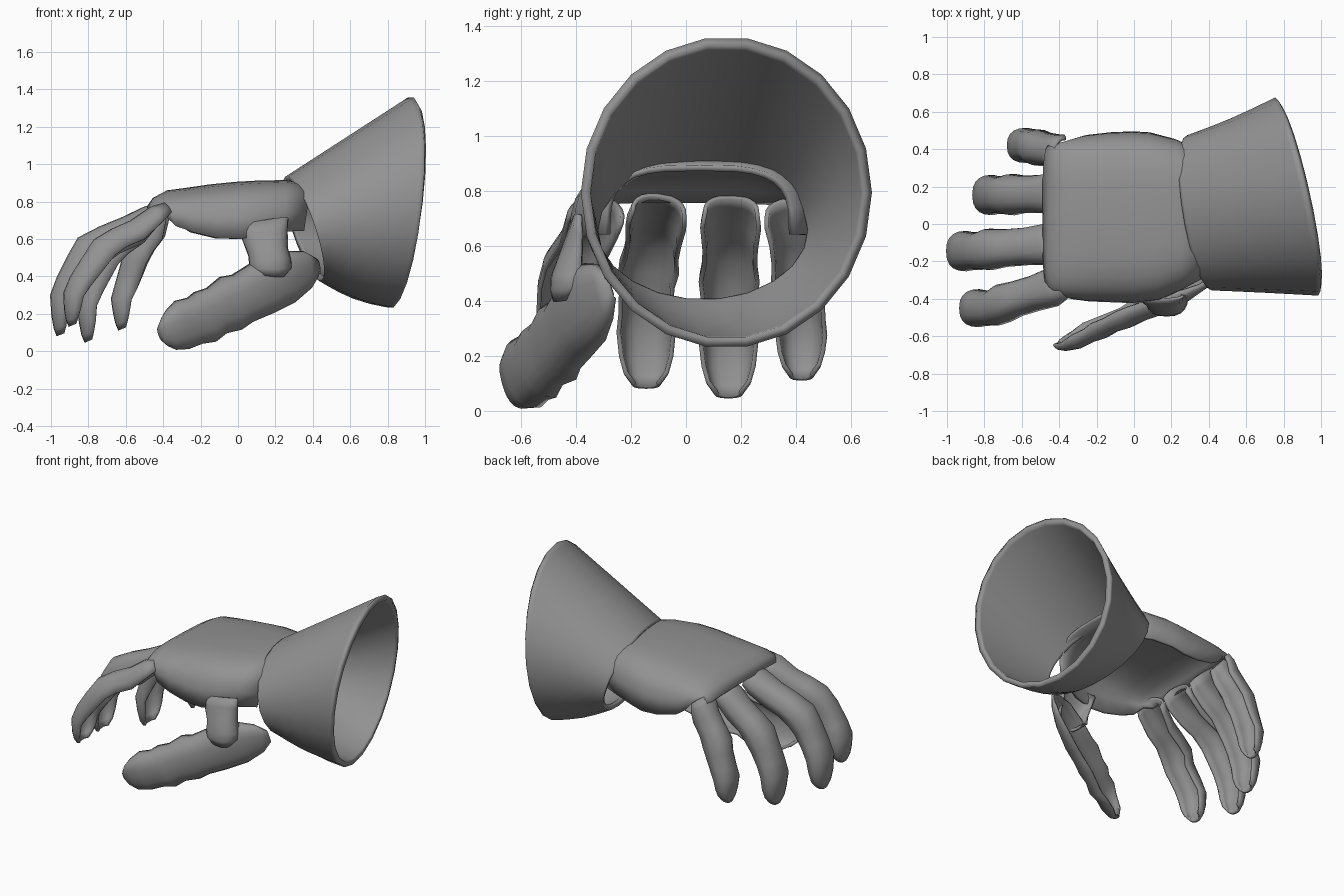
import bpy, math
from mathutils import Vector

steel = bpy.data.materials.new("grey steel")
steel.diffuse_color = (0.29, 0.29, 0.29, 1)


def skin(name, rows, thick, closed=False):
    """Skin rows of points into a plate and give it thickness inwards."""
    n = len(rows[0])
    verts = [p for r in rows for p in r]
    faces = []
    for i in range(len(rows) - 1):
        for j in range(n if closed else n - 1):
            k = (j + 1) % n
            faces.append((i * n + j, (i + 1) * n + j, (i + 1) * n + k, i * n + k))
    me = bpy.data.meshes.new(name)
    me.from_pydata(verts, [], faces)
    me.materials.append(steel)
    ob = bpy.data.objects.new(name, me)
    bpy.context.collection.objects.link(ob)
    sol = ob.modifiers.new("thickness", 'SOLIDIFY')
    sol.thickness = thick
    sol.offset = -1
    bpy.context.view_layer.objects.active = ob
    ob.select_set(True)
    bpy.ops.object.shade_smooth_by_angle(angle=math.radians(60))
    ob.select_set(False)
    return ob


def shell(name, stations, hint, segs=10, power=0.8, thick=0.016, bumps=None):
    """Arched open plate along a ridge; station = (x, y, z, half width, depth)."""
    pts = [Vector(s[:3]) for s in stations]
    rows = []
    for i, s in enumerate(stations):
        t = (pts[min(i + 1, len(pts) - 1)] - pts[max(i - 1, 0)]).normalized()
        n = Vector(hint)
        n = (n - t * n.dot(t)).normalized()
        side = t.cross(n)
        top = pts[i] + n * (bumps[i] if bumps else 0)
        row = []
        for j in range(segs + 1):
            a = math.pi * j / segs
            c, h = math.cos(a), max(0.0, math.sin(a))
            u = math.copysign(abs(c) ** power, c)
            row.append(top + side * s[3] * u - n * s[4] * (1 - h ** power))
        rows.append(row)
    return skin(name, rows, thick)


# Flared cuff: tilted wrist ring to tilted mouth ring
wrist = dict(c=(0.35, 0.06, 0.655), ry=0.415, rz=0.28, tilt=(-0.065, -0.09))
mouth = dict(c=(0.87, 0.147, 0.795), ry=0.53, rz=0.567, tilt=(-0.115, 0.055))
mix = lambda a, b, k: a + (b - a) * k
rows = []
for f in (0.0, 0.02, 0.15, 0.3, 0.5, 0.75, 0.96, 1.0):
    swell = math.sin(math.pi * f)
    g = f - 0.05 * swell
    ring = []
    for j in range(22):
        a = -2 * math.pi * j / 22
        cy, sz = math.cos(a), math.sin(a)
        ring.append(Vector((
            mix(wrist["c"][0], mouth["c"][0], f)
            + mix(wrist["tilt"][0], mouth["tilt"][0], f) * cy
            + mix(wrist["tilt"][1], mouth["tilt"][1], f) * sz,
            mix(wrist["c"][1], mouth["c"][1], g) + mix(wrist["ry"], mouth["ry"], g) * cy,
            mix(wrist["c"][2], mouth["c"][2], f) + mix(wrist["rz"], mouth["rz"], f) * sz
            + 0.025 * swell * min(0.0, sz))))
    rows.append(ring)
skin("cuff", rows, 0.035, closed=True)

# Back of the hand, open at the palm
shell("hand_plate", [
    (0.39, 0.05, 0.895, 0.345, 0.255), (0.25, 0.05, 0.915, 0.405, 0.275),
    (0.1, 0.04, 0.912, 0.45, 0.29), (-0.02, 0.035, 0.905, 0.46, 0.305),
    (-0.15, 0.035, 0.892, 0.455, 0.29), (-0.28, 0.03, 0.873, 0.445, 0.24),
    (-0.38, 0.03, 0.86, 0.43, 0.20), (-0.45, 0.035, 0.82, 0.41, 0.12),
    (-0.49, 0.035, 0.77, 0.39, 0.06),
], (0, 0, 1), segs=16, power=0.6, thick=0.022)

# Fingers: base and tip y, half width, ridge line (x, z)
WIDTH = (1.0, 1.08, 0.98, 0.98, 1.08, 0.98, 0.98, 1.05, 0.96, 0.80, 0.5)
DEPTH = (0.08, 0.11, 0.13, 0.13, 0.14, 0.13, 0.12, 0.11, 0.09, 0.07, 0.045)
BUMPS = (0, 0.004, -0.003, -0.002, 0.003, -0.002, -0.002, 0.005, 0, 0, 0)
fingers = {
    "index_finger": (-0.30, -0.45, 0.097, [
        (-0.42, 0.785), (-0.48, 0.76), (-0.58, 0.70), (-0.68, 0.655), (-0.77, 0.595),
        (-0.83, 0.51), (-0.90, 0.40), (-0.93, 0.31), (-0.93, 0.22), (-0.92, 0.165), (-0.905, 0.13)]),
    "middle_finger": (-0.095, -0.145, 0.103, [
        (-0.45, 0.79), (-0.51, 0.765), (-0.62, 0.72), (-0.74, 0.67), (-0.855, 0.605),
        (-0.915, 0.51), (-0.97, 0.40), (-1.0, 0.30), (-0.998, 0.19), (-0.985, 0.12), (-0.97, 0.08)]),
    "ring_finger": (0.165, 0.155, 0.103, [
        (-0.45, 0.785), (-0.50, 0.75), (-0.58, 0.69), (-0.67, 0.625), (-0.75, 0.55),
        (-0.80, 0.45), (-0.84, 0.35), (-0.86, 0.25), (-0.85, 0.15), (-0.837, 0.085), (-0.82, 0.045)]),
    "little_finger": (0.375, 0.42, 0.09, [
        (-0.43, 0.775), (-0.465, 0.74), (-0.505, 0.685), (-0.56, 0.61), (-0.61, 0.53),
        (-0.635, 0.45), (-0.66, 0.36), (-0.675, 0.28), (-0.668, 0.20), (-0.655, 0.145), (-0.64, 0.11)]),
}
for name, (y0, y1, w, ridge) in fingers.items():
    shell(name, [(x, y0 + (y1 - y0) * min(1, i / 5), z, w * WIDTH[i], DEPTH[i])
                 for i, (x, z) in enumerate(ridge)], (-0.7, 0, 0.7), bumps=BUMPS)

# Thumb plate, broad at its base, ribbed, and rounded at the tip
shell("thumb", [
    (0.44, -0.28, 0.45, 0.045, 0.02), (0.40, -0.33, 0.43, 0.105, 0.05),
    (0.30, -0.405, 0.39, 0.15, 0.09), (0.17, -0.475, 0.33, 0.15, 0.11),
    (0.06, -0.515, 0.275, 0.14, 0.11), (0.0, -0.545, 0.245, 0.155, 0.12),
    (-0.08, -0.57, 0.21, 0.135, 0.10), (-0.14, -0.605, 0.175, 0.147, 0.11),
    (-0.20, -0.62, 0.15, 0.132, 0.095), (-0.27, -0.655, 0.125, 0.137, 0.10),
    (-0.35, -0.67, 0.098, 0.112, 0.07), (-0.40, -0.665, 0.09, 0.08, 0.05),
    (-0.425, -0.65, 0.085, 0.04, 0.025),
], (-0.2, -0.9, -0.3))

# Strap joining the thumb to the edge of the hand
shell("thumb_strap", [
    (0.13, -0.412, 0.70, 0.14, 0.03), (0.14, -0.435, 0.64, 0.124, 0.06),
    (0.155, -0.465, 0.56, 0.108, 0.09), (0.17, -0.492, 0.49, 0.115, 0.11),
    (0.175, -0.495, 0.44, 0.115, 0.11), (0.17, -0.485, 0.40, 0.08, 0.06),
], (0, -1, 0))
